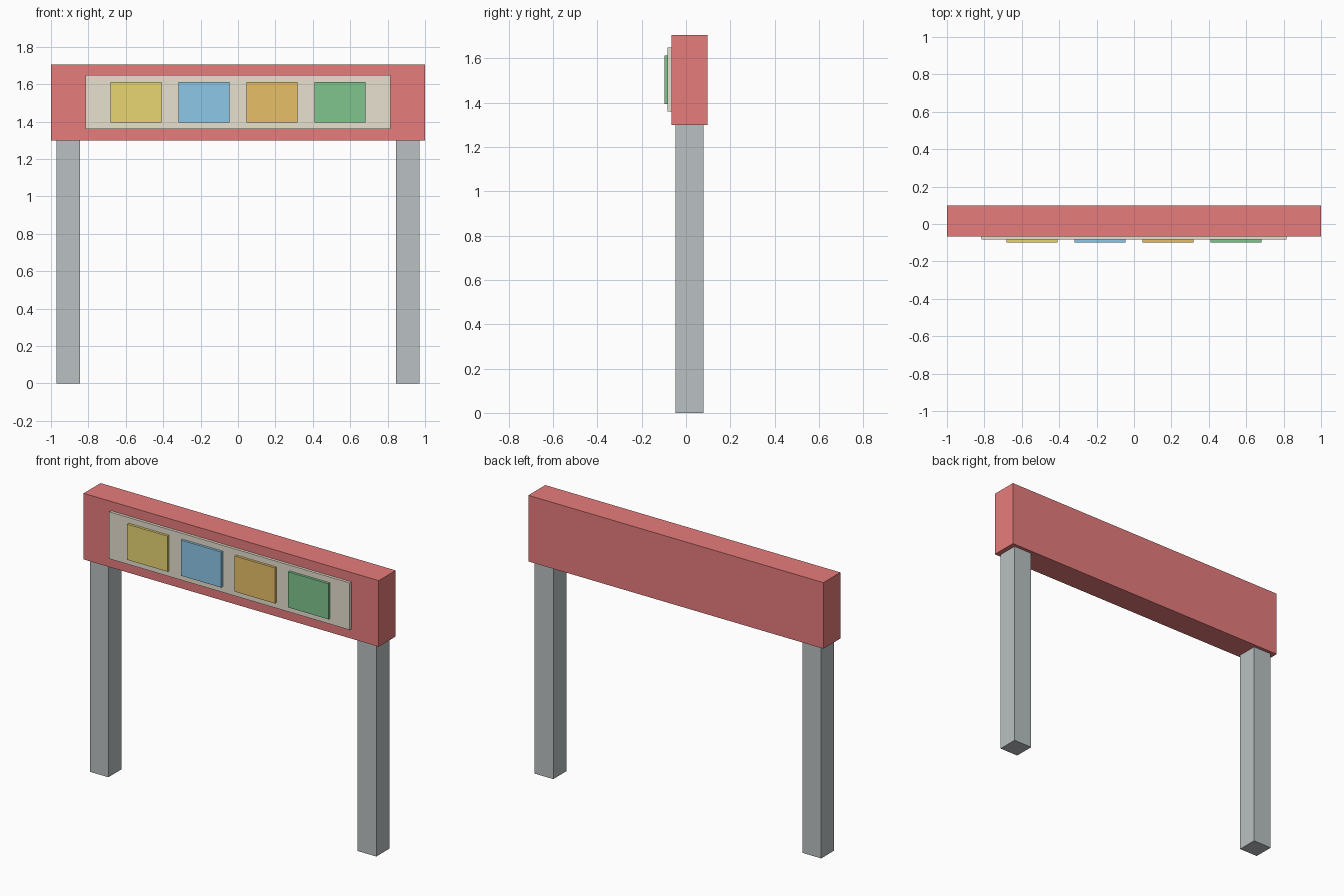
import bpy
import bmesh
from mathutils import Matrix, Vector

if "Cube" in bpy.data.objects:
    bpy.data.objects.remove(bpy.data.objects["Cube"], do_unlink=True)


def make_material(name, rgb):
    mat = bpy.data.materials.new(name)
    mat.use_nodes = True
    color = (*rgb, 1.0)
    mat.diffuse_color = color
    mat.node_tree.nodes["Principled BSDF"].inputs["Base Color"].default_value = color
    return mat


def box(name, low, high, mat):
    """Box between two opposite corners."""
    low, high = Vector(low), Vector(high)
    bm = bmesh.new()
    bmesh.ops.create_cube(
        bm, size=1.0,
        matrix=Matrix.Translation((low + high) / 2) @ Matrix.Diagonal((*(high - low), 1.0)))
    mesh = bpy.data.meshes.new(name)
    bm.to_mesh(mesh)
    bm.free()
    mesh.materials.append(mat)
    obj = bpy.data.objects.new(name, mesh)
    bpy.context.collection.objects.link(obj)
    return obj


red = make_material("red", (0.8, 0.2, 0.2))
grey = make_material("grey", (0.49, 0.53, 0.54))
cream = make_material("cream", (0.8, 0.75, 0.63))
tile_materials = {
    "yellow": make_material("yellow", (0.8, 0.67, 0.17)),
    "blue": make_material("blue", (0.27, 0.57, 0.8)),
    "orange": make_material("orange", (0.8, 0.52, 0.14)),
    "green": make_material("green", (0.22, 0.56, 0.27)),
}

# Two square posts
for side, x in (("right", -0.908), ("left", 0.908)):
    box(f"{side}_post", (x - 0.063, -0.048, 0), (x + 0.063, 0.078, 1.3), grey)

# Header beam and its raised panel
box("header_beam", (-1, -0.066, 1.3), (1, 0.098, 1.705), red)
box("header_panel", (-0.815, -0.083, 1.36), (0.815, -0.066, 1.648), cream)

# Row of coloured tiles on the panel
for i, (color, mat) in enumerate(tile_materials.items()):
    x = (i - 1.5) * 0.364
    box(f"{color}_tile", (x - 0.137, -0.098, 1.395), (x + 0.137, -0.083, 1.613), mat)
